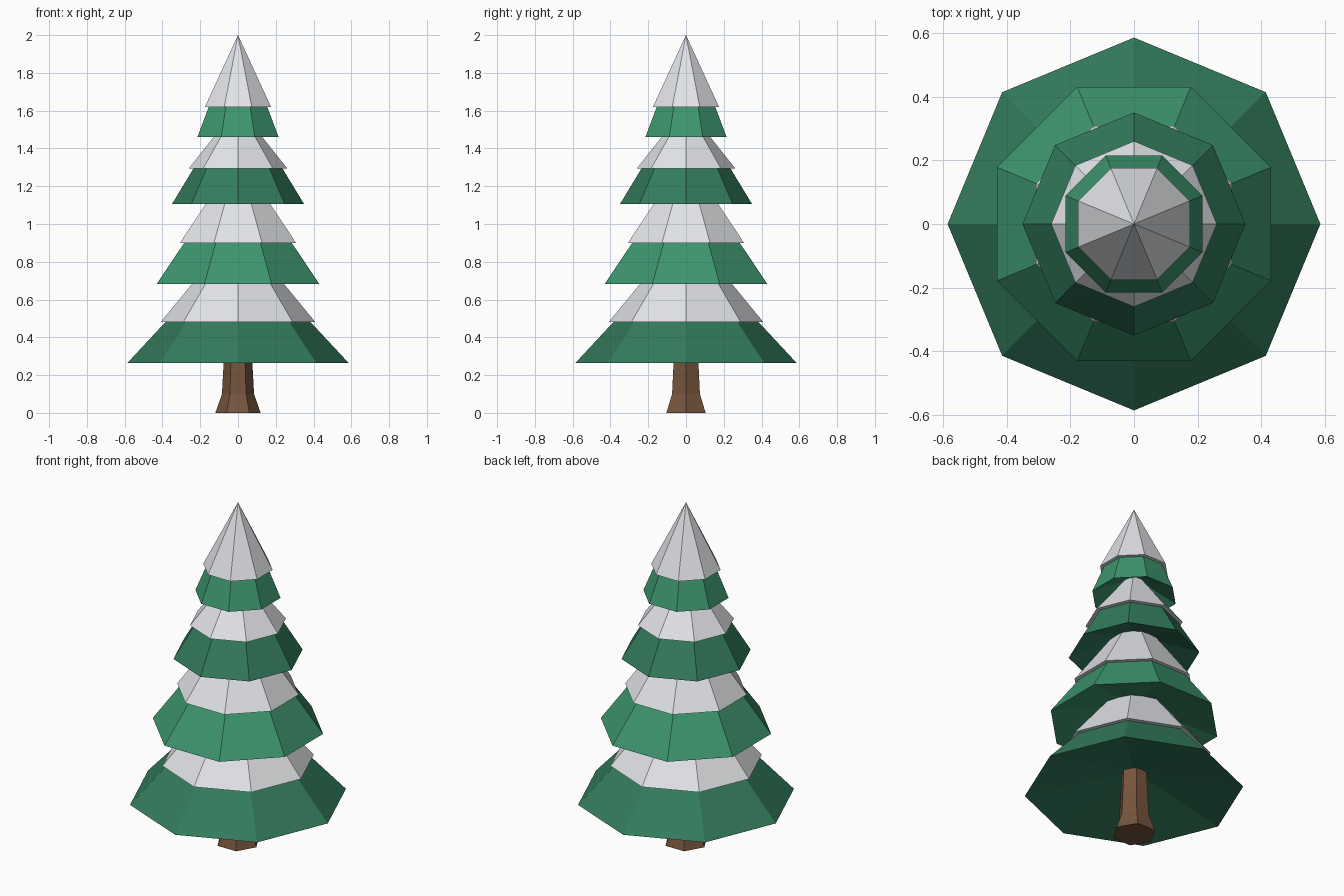
import bpy, bmesh
from math import cos, sin, pi

if "Cube" in bpy.data.objects:
    bpy.data.objects.remove(bpy.data.objects["Cube"], do_unlink=True)


def make_material(name, rgb):
    mat = bpy.data.materials.new(name)
    mat.use_nodes = True
    color = (*rgb, 1)
    mat.diffuse_color = color
    mat.node_tree.nodes["Principled BSDF"].inputs["Base Color"].default_value = color
    return mat


dark_green = make_material("dark green", (0.033, 0.2, 0.107))
light_green = make_material("light green", (0.047, 0.3, 0.155))
snow = make_material("snow white", (0.8, 0.82, 0.85))
bark = make_material("bark brown", (0.18, 0.09, 0.045))


def lathe(name, profile, sides, turn, materials, bands):
    """Spin (radius, z) points from bottom to top; bands give each strip's material."""
    bm = bmesh.new()
    rings = []
    for r, z in profile:
        count = sides if r > 0 else 1
        rings.append([bm.verts.new((r * cos(turn + 2 * pi * i / sides),
                                    r * sin(turn + 2 * pi * i / sides), z))
                      for i in range(count)])
    for low, high, band in zip(rings, rings[1:], bands):
        for i in range(sides):
            j = (i + 1) % sides
            corners = [low[i % len(low)], low[j % len(low)],
                       high[j % len(high)], high[i % len(high)]]
            face = bm.faces.new(list(dict.fromkeys(corners)))
            face.material_index = band
    bmesh.ops.recalc_face_normals(bm, faces=bm.faces)
    mesh = bpy.data.meshes.new(name)
    bm.to_mesh(mesh)
    bm.free()
    for mat in materials:
        mesh.materials.append(mat)
    obj = bpy.data.objects.new(name, mesh)
    bpy.context.collection.objects.link(obj)
    return obj


# Trunk with a flared foot
lathe("trunk", [(0, 0), (0.12, 0), (0.085, 0.1), (0.076, 0.265), (0.07, 0.42), (0, 0.42)],
      6, 0, [bark], [0] * 5)

# Branch tiers: hollow underside, green skirt, overhanging snow cap
# name, green, half-step turn, rim, skirt top, snow edge, snow top as (radius, z)
wide = 1 / cos(pi / 8)
tiers = [
    ("bottom_tier", dark_green, 0, (0.585, 0.265), (0.385, 0.48), 0.41, (0.147, 0.8)),
    ("lower_middle_tier", light_green, 1, (0.43, 0.683), (0.285, 0.9), 0.307, (0.095, 1.22)),
    ("upper_middle_tier", dark_green, 0, (0.35, 1.105), (0.235, 1.295), 0.26, (0.05, 1.56)),
    ("top_tier", light_green, 1, (0.215, 1.46), (0.155, 1.62), 0.175, (0, 2)),
]
for name, green, turned, rim, skirt, snow_edge, tip in tiers:
    k = wide if turned else 1
    profile = [(0, rim[1] + 0.12), (rim[0] * k, rim[1]), (skirt[0] * k, skirt[1]),
               (snow_edge * k, skirt[1]), (tip[0] * k, tip[1])]
    if tip[0] > 0:
        profile.append((0, tip[1]))
    lathe(name, profile, 8, turned * pi / 8, [green, snow], [0, 0, 1, 1, 1])
